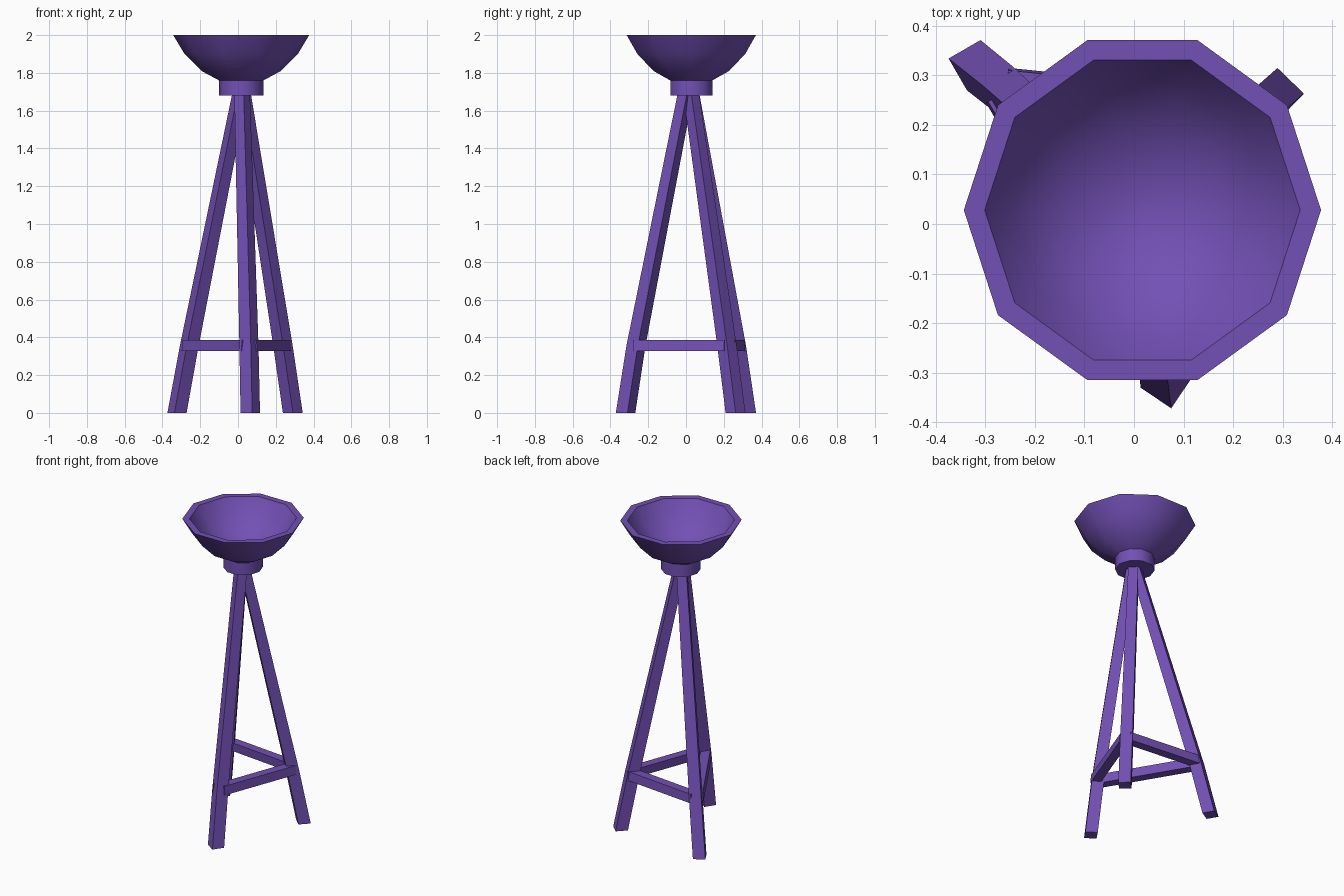
import bpy, bmesh, math
from mathutils import Vector

if "Cube" in bpy.data.objects:
    bpy.data.objects.remove(bpy.data.objects["Cube"])

purple = bpy.data.materials.new("purple")
purple.diffuse_color = (0.17, 0.08, 0.46, 1)
purple.use_nodes = True
purple.node_tree.nodes["Principled BSDF"].inputs["Base Color"].default_value = purple.diffuse_color


def finish(bm, name, angle):
    bmesh.ops.recalc_face_normals(bm, faces=bm.faces)
    me = bpy.data.meshes.new(name)
    bm.to_mesh(me)
    bm.free()
    me.materials.append(purple)
    ob = bpy.data.objects.new(name, me)
    bpy.context.collection.objects.link(ob)
    bpy.ops.object.select_all(action='DESELECT')
    bpy.context.view_layer.objects.active = ob
    ob.select_set(True)
    bpy.ops.object.shade_smooth_by_angle(angle=math.radians(angle))
    return ob


def skin(name, rings, angle):
    """Join successive rings of points and cap both ends."""
    bm = bmesh.new()
    loops = [[bm.verts.new(p) for p in ring] for ring in rings]
    n = len(loops[0])
    for a, b in zip(loops, loops[1:]):
        for i in range(n):
            j = (i + 1) % n
            bm.faces.new((a[i], a[j], b[j], b[i]))
    bm.faces.new(loops[0])
    bm.faces.new(loops[-1])
    return finish(bm, name, angle)


def polygon(center, radius, sides, turn=0):
    x, y, z = center
    return [(x + radius * math.cos(turn + 2 * math.pi * i / sides),
             y + radius * math.sin(turn + 2 * math.pi * i / sides), z)
            for i in range(sides)]


# Bowl and collar: one ten-sided turned profile, outside up then inside down
profile = [(0.117, 1.68), (0.117, 1.76), (0.21, 1.81), (0.30, 1.90), (0.36, 2.0),
           (0.318, 2.0), (0.265, 1.91), (0.185, 1.835), (0.09, 1.79), (0.02, 1.78)]
skin("bowl", [polygon((0.017, 0.028, z), r, 10) for r, z in profile], 50)

# Legs: square section, slight bend at the braces; foot, bend, top, twist in degrees
legs = {
    "left_leg": ((-0.323, 0.32), (-0.258, 0.268), (0.01, 0.03), 30),
    "right_leg": ((0.29, 0.262), (0.238, 0.217), (0.026, 0.027), 46),
    "front_leg": ((0.065, -0.32), (0.058, -0.265), (0.022, -0.003), 56),
}
for name, (foot, bend, top, twist) in legs.items():
    t = math.radians(twist + 45)
    skin(name, [polygon((*foot, 0), 0.0525, 4, t),
                polygon((*bend, 0.355), 0.0515, 4, t),
                polygon((*top, 1.69), 0.042, 4, t)], 30)

# Braces: a triangle of bars between the bends, set slightly outwards
middle = sum((Vector(v[1]) for v in legs.values()), Vector((0, 0))) / 3
names = list(legs)
for i, name in enumerate(names):
    a = Vector(legs[name][1])
    b = Vector(legs[names[(i + 1) % 3]][1])
    side = Vector((a.y - b.y, b.x - a.x)).normalized()
    if side.dot((a + b) / 2 - middle) < 0:
        side = -side
    rings = []
    for p in (a, b):
        rings.append([(*(p + side * s), z) for s, z in
                      ((-0.01, 0.328), (0.047, 0.328), (0.042, 0.385), (-0.015, 0.385))])
    skin("brace_" + str(i + 1), rings, 30)
